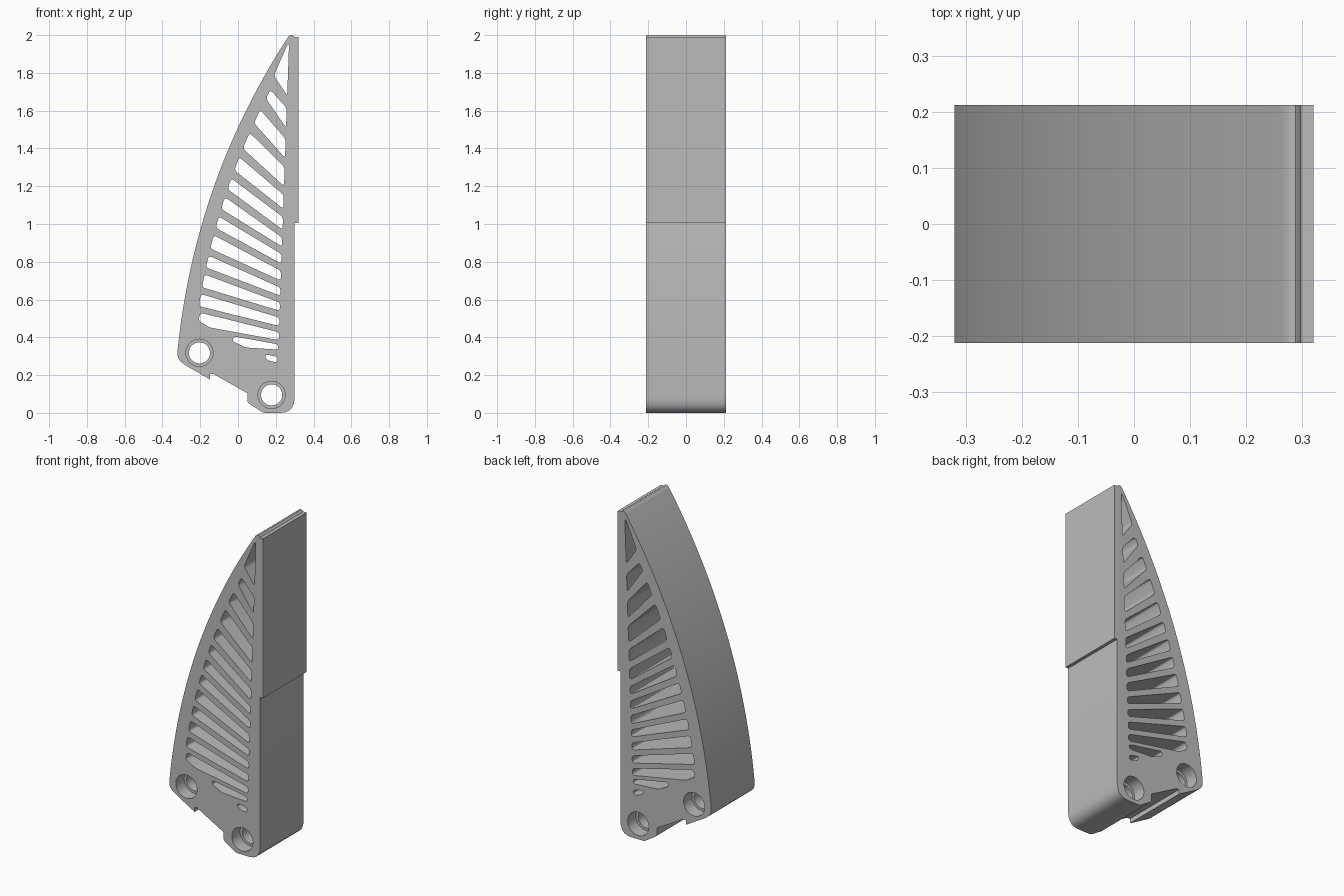
import bpy, bmesh, math
from mathutils import Vector, Matrix

cube = bpy.data.objects.get("Cube")
if cube:
    bpy.data.objects.remove(cube, do_unlink=True)

HALF = 0.212          # half the width along y
RIB = 0.034           # rib thickness

grey = bpy.data.materials.new("matte grey")
grey.use_nodes = True
grey.diffuse_color = (0.5, 0.5, 0.5, 1)
grey.node_tree.nodes["Principled BSDF"].inputs["Base Color"].default_value = (0.5, 0.5, 0.5, 1)


def rounded(points, radius, steps=5):
    """Round every corner of a closed (x, z) outline."""
    pts = [Vector(p) for p in points]
    out = []
    for i, p in enumerate(pts):
        a, b = pts[i - 1] - p, pts[(i + 1) % len(pts)] - p
        s = p + a.normalized() * min(radius, a.length * 0.45)
        e = p + b.normalized() * min(radius, b.length * 0.45)
        for k in range(steps + 1):
            t = k / steps
            out.append(s * (1 - t) ** 2 + p * 2 * t * (1 - t) + e * t * t)
    return out


def circle(cx, cz, r, n=48):
    return [Vector((cx + r * math.cos(math.tau * k / n), cz + r * math.sin(math.tau * k / n)))
            for k in range(n)]


def extrude(name, loops):
    """Fill outlines (the later ones are holes) and extrude along y."""
    bm = bmesh.new()
    edges = []
    for loop in loops:
        vs = [bm.verts.new((p[0], -HALF, p[1])) for p in loop]
        edges += [bm.edges.new((v, vs[(i + 1) % len(vs)])) for i, v in enumerate(vs)]
    bmesh.ops.triangle_fill(bm, edges=edges, use_beauty=True)
    res = bmesh.ops.extrude_face_region(bm, geom=bm.faces[:], use_keep_orig=True)
    moved = [g for g in res["geom"] if isinstance(g, bmesh.types.BMVert)]
    bmesh.ops.translate(bm, verts=moved, vec=(0, 2 * HALF, 0))
    bmesh.ops.recalc_face_normals(bm, faces=bm.faces[:])
    mesh = bpy.data.meshes.new(name)
    bm.to_mesh(mesh)
    bm.free()
    mesh.materials.append(grey)
    ob = bpy.data.objects.new(name, mesh)
    bpy.context.collection.objects.link(ob)
    return ob


# Curved back edge: a shallow bow between heel and tip
HEEL, TIP, BOW = Vector((-0.32, 0.33)), Vector((0.262, 1.985)), 0.106
chord = TIP - HEEL
side = Vector((-chord.y, chord.x)).normalized()


def back(t):
    return HEEL + chord * t + side * (4 * BOW * t * (1 - t))


def inner_left(z):
    """Inside of the curved wall at height z."""
    lo, hi = 0.0, 1.0
    for _ in range(30):
        mid = (lo + hi) / 2
        lo, hi = (mid, hi) if back(mid).y < z else (lo, mid)
    return back(lo).x + 0.087 - 0.009 * z


def inner_right(z):
    return 0.203 + 0.034 * z


# Outer outline: foot with a stepped notch, heel, bow, tip
foot = rounded([(0.30, 0.0), (0.135, 0.0), (0.05, 0.055), (0.05, 0.10)], 0.012)
foot = rounded([(0.30, 0.3), (0.30, 0.0), (0.135, 0.0)], 0.085)[6:12] + foot[6:18]
notch = [(0.05, 0.104), (-0.13, 0.206), (-0.148, 0.206), (-0.148, 0.177)]
heel = rounded([(-0.148, 0.177), (-0.318, 0.275), (-0.32, 0.33)], 0.06)[6:12]
bow = [back(k / 40) for k in range(41)]
tip = [(0.268, 1.994), (0.277, 2.0), (0.288, 2.0), (0.296, 1.994), (0.30, 1.985)]
outline = foot + notch + heel + bow + tip

# Slots between the ribs: height of each lower edge at the left and right wall
lower = [(1.786, 1.69), (1.665, 1.51), (1.535, 1.35), (1.40, 1.20), (1.285, 1.08),
         (1.185, 0.97), (1.08, 0.88), (0.98, 0.79), (0.87, 0.70), (0.77, 0.62),
         (0.665, 0.54), (0.565, 0.46)]
slots = [[(0.262, 1.95), (0.270, 1.95), (inner_right(1.69), 1.68), (0.19, 1.786)]]
for (l0, r0), (l1, r1) in zip(lower, lower[1:]):
    run = inner_right(r0) - inner_left(l0)
    gap = RIB * math.hypot(1, (l0 - r0) / run)
    lt, rt = l0 - gap, r0 - gap
    slots.append([(inner_left(lt), lt), (inner_right(rt), rt),
                  (inner_right(r1), r1), (inner_left(l1), l1)])
slots.append([(-0.197, 0.53), (0.217, 0.427), (0.217, 0.385), (-0.15, 0.452), (-0.212, 0.49)])
slots.append([(-0.022, 0.405), (0.212, 0.363), (0.212, 0.335), (0.04, 0.346), (-0.03, 0.38)])
slots.append([(0.148, 0.31), (0.21, 0.296), (0.21, 0.267), (0.165, 0.275), (0.143, 0.292)])

pins = [(-0.204, 0.318), (0.178, 0.095)]
holes = [rounded(s, 0.018) for s in slots] + [circle(x, z, 0.056) for x, z in pins]
body = extrude("ribbed_finger_body", [outline] + holes)

# Counterbores at both ends of each pin hole
bm = bmesh.new()
for x, z in pins:
    for s in (-1, 1):
        bmesh.ops.create_cone(bm, cap_ends=True, segments=48, radius1=0.072, radius2=0.072, depth=0.16,
                              matrix=Matrix.Translation((x, s * HALF, z)) @ Matrix.Rotation(math.pi / 2, 4, 'X'))
mesh = bpy.data.meshes.new("counterbore_cutter")
bm.to_mesh(mesh)
bm.free()
mesh.materials.append(grey)
cutter = bpy.data.objects.new("counterbore_cutter", mesh)
cutter.hide_render = True
bpy.context.collection.objects.link(cutter)
mod = body.modifiers.new("counterbores", 'BOOLEAN')
mod.operation, mod.object, mod.solver = 'DIFFERENCE', cutter, 'EXACT'
bpy.context.view_layer.objects.active = body
body.select_set(True)
bpy.ops.object.modifier_apply(modifier=mod.name)
bpy.data.objects.remove(cutter, do_unlink=True)

# Grip pad on the upper half of the flat side
pad = extrude("grip_pad", [[(0.298, 1.005), (0.32, 1.005), (0.32, 1.99), (0.298, 1.99)]])

bpy.ops.object.select_all(action='DESELECT')
body.select_set(True)
bpy.context.view_layer.objects.active = body
bpy.ops.object.shade_smooth_by_angle(angle=math.radians(30))
